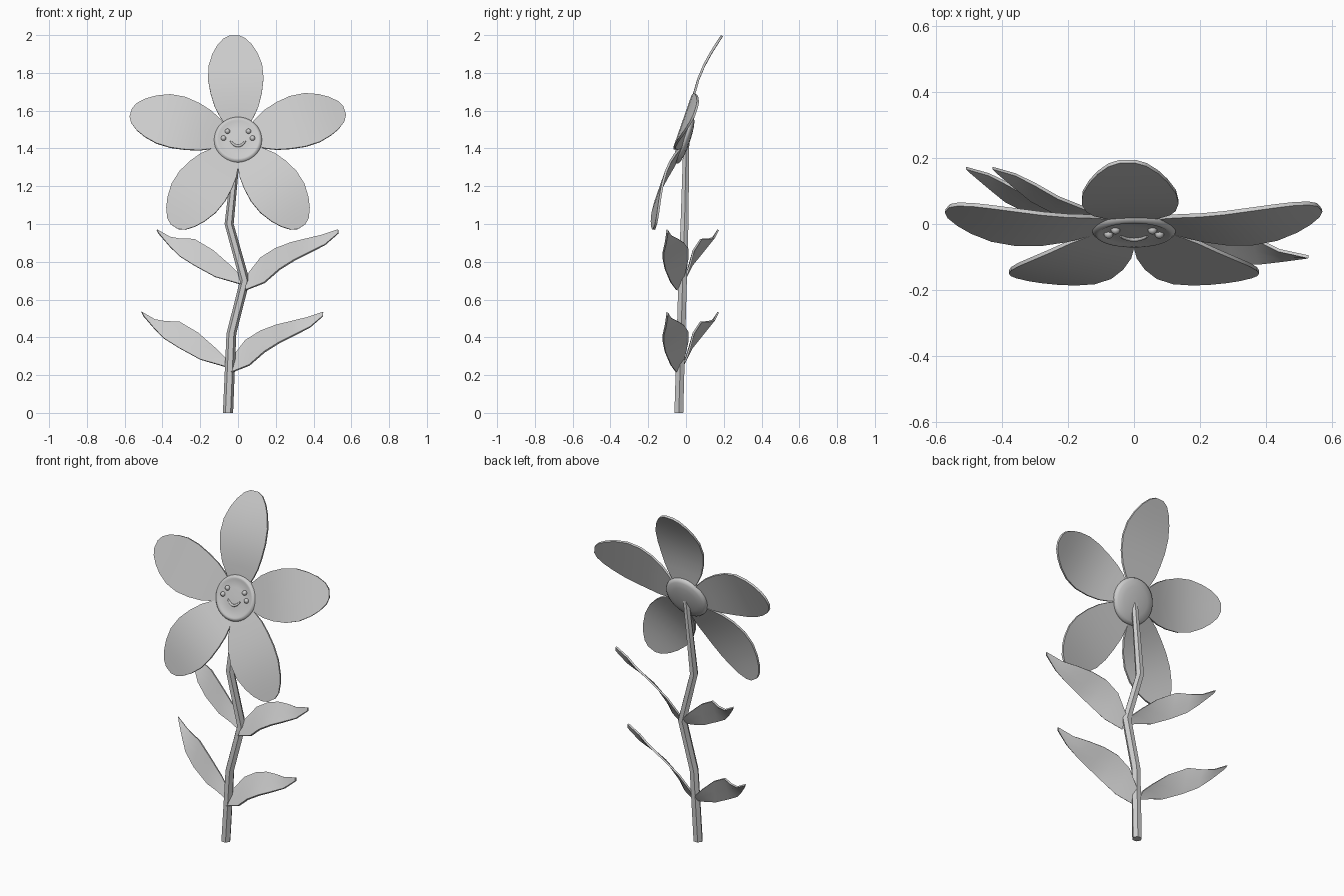
import bpy
import bmesh
import math
from mathutils import Matrix, Vector

cube = bpy.data.objects.get("Cube")
if cube:
    bpy.data.objects.remove(cube, do_unlink=True)

# One plain grey for the whole flower
GREY = (0.6, 0.6, 0.6, 1.0)
grey = bpy.data.materials.new("plain grey")
grey.use_nodes = True
grey.diffuse_color = GREY
grey.node_tree.nodes["Principled BSDF"].inputs["Base Color"].default_value = GREY

# Frame of the tilted flower head: local z points out of the face
TILT = math.radians(70.7)
HEAD = Matrix.Translation((0, -0.011, 1.443)) @ Matrix.Rotation(TILT, 4, "X")


def finish(name, bm, matrix=Matrix(), thickness=0.0, angle=30):
    """Turn a bmesh into a named, shaded object."""
    bmesh.ops.recalc_face_normals(bm, faces=bm.faces)
    mesh = bpy.data.meshes.new(name)
    bm.to_mesh(mesh)
    bm.free()
    mesh.materials.append(grey)
    obj = bpy.data.objects.new(name, mesh)
    bpy.context.collection.objects.link(obj)
    obj.matrix_world = matrix
    bpy.ops.object.select_all(action="DESELECT")
    obj.select_set(True)
    bpy.context.view_layer.objects.active = obj
    if thickness:
        solid = obj.modifiers.new("thickness", "SOLIDIFY")
        solid.thickness = thickness
        solid.offset = 0
        bpy.ops.object.modifier_apply(modifier=solid.name)
    bpy.ops.object.shade_smooth_by_angle(angle=math.radians(angle))
    return obj


def bridge(bm, rows, closed=False):
    """Join neighbouring rows of vertices with quads."""
    for a, b in zip(rows, rows[1:]):
        count = len(a)
        for i in range(count if closed else count - 1):
            j = (i + 1) % count
            bm.faces.new((a[i], a[j], b[j], b[i]))


def strip(name, pairs, matrix=Matrix(), thickness=0.01):
    """Thin blade spanned between two edge lines."""
    bm = bmesh.new()
    rows = []
    for first, second in pairs:
        first, second = Vector(first), Vector(second)
        points = (first, first.lerp(second, 0.5), second)
        rows.append([bm.verts.new(p) for p in points])
    bridge(bm, rows)
    return finish(name, bm, matrix, thickness, 40)


# Bent six-sided stem, slightly thinner at the top
def build_stem():
    path = [(-0.053, -0.038, 0, 0.027), (-0.035, -0.026, 0.42, 0.026),
            (0.036, -0.018, 0.7, 0.026), (-0.047, -0.008, 1.0, 0.024),
            (0, 0.002, 1.45, 0.018)]
    bm = bmesh.new()
    rings = []
    for x, y, z, radius in path:
        ring = []
        for i in range(6):
            turn = math.tau * i / 6
            offset = (radius * math.cos(turn), radius * math.sin(turn))
            ring.append(bm.verts.new((x + offset[0], y + offset[1], z)))
        rings.append(ring)
    bridge(bm, rings, closed=True)
    bm.faces.new(rings[0])
    bm.faces.new(rings[-1])
    finish("stem", bm)


# Leaves: upper edge and lower edge of each blade
left_leaf = [((0.05, -0.01, 0.73), (0.04, -0.05, 0.65)),
             ((0.12, 0.01, 0.82), (0.14, -0.08, 0.69)),
             ((0.2, 0.01, 0.87), (0.22, -0.11, 0.76)),
             ((0.28, -0.01, 0.9), (0.3, -0.12, 0.81)),
             ((0.36, -0.04, 0.92), (0.38, -0.12, 0.85)),
             ((0.44, -0.08, 0.94), (0.46, -0.11, 0.89)),
             ((0.53, -0.1, 0.97), (0.53, -0.1, 0.95))]
right_leaf = [((0.02, 0, 0.72), (0.02, -0.03, 0.68)),
              ((-0.04, 0.02, 0.78), (-0.05, -0.01, 0.7)),
              ((-0.13, 0.04, 0.86), (-0.12, 0, 0.72)),
              ((-0.23, 0.08, 0.92), (-0.23, 0.03, 0.78)),
              ((-0.3, 0.12, 0.92), (-0.31, 0.07, 0.83)),
              ((-0.36, 0.15, 0.93), (-0.36, 0.11, 0.88)),
              ((-0.43, 0.17, 0.97), (-0.42, 0.16, 0.95))]


def build_leaves():
    levels = {"upper": Matrix(), "lower": Matrix.Translation((-0.08, 0, -0.437))}
    for level, place in levels.items():
        strip(level + "_left_leaf", left_leaf, place)
        strip(level + "_right_leaf", right_leaf, place)


# Petal outline: distance from the head centre and half width
LENGTH = 0.588
outline = [(0.05, 0.04), (0.13, 0.09), (0.18, 0.115), (0.25, 0.135),
           (0.33, 0.147), (0.41, 0.142), (0.48, 0.119), (0.53, 0.092),
           (0.57, 0.058), (LENGTH, 0.024)]
petal_angles = {"top": 92, "upper_right": 164.5, "lower_right": 235,
                "lower_left": -55, "upper_left": 16.5}


def build_petals():
    pairs = []
    for reach, half in outline:
        # The blade bows forward in the middle
        along = max(0, reach - 0.07) / (LENGTH - 0.07)
        depth = 0.042 * math.sin(math.pi * along) - 0.007
        pairs.append(((reach, half, depth), (reach, -half, depth)))
    for name, degrees in petal_angles.items():
        turn = Matrix.Rotation(math.radians(degrees), 4, "Z")
        strip(name + "_petal", pairs, HEAD @ turn, 0.012)


# Round cushion in the middle of the head, with a soft raised rim
def build_centre():
    profile = [(0.001, 0.023), (0.06, 0.022), (0.1, 0.02), (0.108, 0.024),
               (0.117, 0.023), (0.126, 0.014), (0.13, 0), (0.126, -0.012),
               (0.113, -0.02), (0.08, -0.027), (0.04, -0.031), (0.001, -0.032)]
    bm = bmesh.new()
    sides = 40
    rings = []
    for radius, height in profile:
        ring = []
        for i in range(sides):
            turn = math.tau * i / sides
            ring.append(bm.verts.new((radius * math.cos(turn),
                                      radius * math.sin(turn), height)))
        rings.append(ring)
    bridge(bm, rings, closed=True)
    bm.faces.new(rings[0])
    bm.faces.new(rings[-1])
    finish("flower_centre", bm, HEAD, angle=60)


# Raised eyes, cheeks and smile
def build_face():
    for side, sign in (("left", 1), ("right", -1)):
        for part, x, y in (("eye", 0.056, 0.043), ("cheek", 0.077, 0.004)):
            bm = bmesh.new()
            bmesh.ops.create_uvsphere(bm, u_segments=16, v_segments=10, radius=0.014)
            place = HEAD @ Matrix.Translation((sign * x, y, 0.022))
            finish(side + "_" + part, bm, place, angle=60)

    bm = bmesh.new()
    rings = []
    steps = 12
    for i in range(steps + 1):
        s = 2 * i / steps - 1
        middle = Vector((0.04 * s, 0.028 * s * s - 0.04, 0.024))
        across = Vector((-0.056 * s, 0.04, 0)).normalized()
        thick = 0.003 + 0.004 * math.sqrt(max(0, 1 - s * s))
        ring = []
        for k in range(8):
            turn = math.tau * k / 8
            lift = Vector((0, 0, math.sin(turn)))
            ring.append(bm.verts.new(middle + thick * (across * math.cos(turn) + lift)))
        rings.append(ring)
    bridge(bm, rings, closed=True)
    bm.faces.new(rings[0])
    bm.faces.new(rings[-1])
    finish("smile", bm, HEAD, angle=60)


build_stem()
build_leaves()
build_petals()
build_centre()
build_face()
